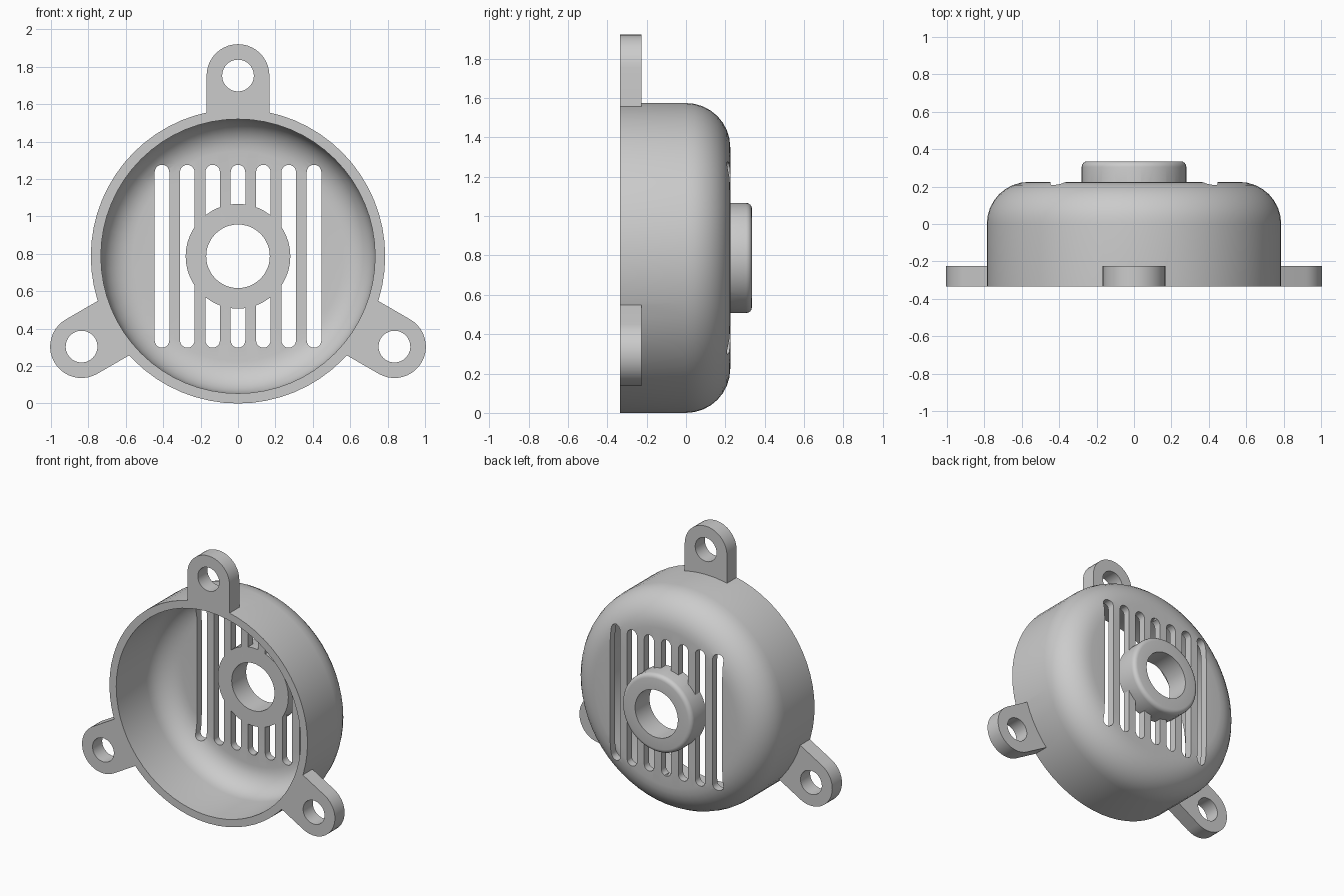
import bpy, bmesh, math
from mathutils import Matrix, Vector

if "Cube" in bpy.data.objects:
    bpy.data.objects.remove(bpy.data.objects["Cube"])

AXIS_Z = 0.787      # height of the housing axis
RIM_R = 0.787       # outer radius of the housing
WALL = 0.054
FRONT_Y, BACK_Y, BOSS_Y = -0.335, 0.225, 0.335
CENTRE = Vector((0, 0, AXIS_Z))

grey = bpy.data.materials.new("light grey")
grey.use_nodes = True
colour = (0.6, 0.6, 0.6, 1)
grey.diffuse_color = colour
grey.node_tree.nodes["Principled BSDF"].inputs["Base Color"].default_value = colour


def finish(name, bm):
    bmesh.ops.recalc_face_normals(bm, faces=bm.faces)
    mesh = bpy.data.meshes.new(name)
    bm.to_mesh(mesh)
    bm.free()
    mesh.materials.append(grey)
    obj = bpy.data.objects.new(name, mesh)
    bpy.context.collection.objects.link(obj)
    return obj


def arc(cx, cy, r, start, end, steps):
    angles = [math.radians(start + (end - start) * i / steps) for i in range(steps + 1)]
    return [(cx + r * math.cos(a), cy + r * math.sin(a)) for a in angles]


def lathe(name, profile, segments):
    """Revolve a closed (radius, y) profile around the housing axis."""
    bm = bmesh.new()
    rings = []
    for i in range(segments):
        a = math.tau * i / segments
        rings.append([bm.verts.new((r * math.sin(a), y, AXIS_Z + r * math.cos(a)))
                      for r, y in profile])
    for i, ring in enumerate(rings):
        after = rings[(i + 1) % segments]
        for j in range(len(profile)):
            k = (j + 1) % len(profile)
            bm.faces.new((ring[j], ring[k], after[k], after[j]))
    return finish(name, bm)


def prisms(name, outlines, y0, y1):
    """Extrude several (x, z) outlines, given about the axis, along y."""
    bm = bmesh.new()
    for outline in outlines:
        face = bm.faces.new([bm.verts.new((x, y0, AXIS_Z + z)) for x, z in outline])
        made = bmesh.ops.extrude_face_region(bm, geom=[face])["geom"]
        moved = [v for v in made if isinstance(v, bmesh.types.BMVert)]
        bmesh.ops.translate(bm, verts=moved, vec=(0, y1 - y0, 0))
    return finish(name, bm)


def turned(outline, degrees):
    rot = Matrix.Rotation(math.radians(degrees), 2)
    return [tuple(rot @ Vector(p)) for p in outline]


def combine(target, other, operation):
    """Apply a boolean and discard its operand."""
    other.hide_render = True
    mod = target.modifiers.new("combine", 'BOOLEAN')
    mod.operation, mod.solver, mod.object = operation, 'EXACT', other
    bpy.context.view_layer.objects.active = target
    bpy.ops.object.modifier_apply(modifier=mod.name)
    bpy.data.objects.remove(other)


# Cup-shaped housing with a rounded back edge and a central opening
fillet = BACK_Y
opening = 0.22
floor_y = BACK_Y - WALL
edge_r = RIM_R - fillet
profile = ([(RIM_R, FRONT_Y)] + arc(edge_r, 0, fillet, 0, 90, 8)
           + [(opening, BACK_Y), (opening, floor_y)]
           + arc(edge_r, 0, fillet - WALL, 90, 0, 8) + [(RIM_R - WALL, FRONT_Y)])
housing = lathe("vented_housing", profile, 64)

# Row of round-ended vent slots
SLOT_R, SLOT_END, PITCH = 0.039, 0.45, 0.1355
slots = [arc(i * PITCH, SLOT_END, SLOT_R, 0, 180, 10)
         + arc(i * PITCH, -SLOT_END, SLOT_R, 180, 360, 10) for i in range(-3, 4)]
combine(housing, prisms("slot_cutter", slots, 0.02, 0.3), 'DIFFERENCE')

# Bearing boss with a rounded back edge
boss = lathe("bearing_boss", [(0.28, floor_y)] + arc(0.25, BOSS_Y - 0.03, 0.03, 0, 90, 4)
             + [(0.17, BOSS_Y), (0.17, floor_y)], 48)
combine(housing, boss, 'UNION')

# Three mounting ears with bolt holes
EAR_R, EAR_OUT, EAR_BACK = 0.168, 0.966, -0.225
ear = [(-EAR_R, 0.755), (EAR_R, 0.755)] + arc(0, EAR_OUT, EAR_R, 0, 180, 20)
hole = arc(0, EAR_OUT, 0.085, 0, 360, 28)[:-1]
turns = (0, 120, 240)
ears = prisms("mounting_ears", [turned(ear, t) for t in turns], FRONT_Y, EAR_BACK)
holes = prisms("hole_cutter", [turned(hole, t) for t in turns], FRONT_Y - 0.1, EAR_BACK + 0.1)
combine(ears, holes, 'DIFFERENCE')
combine(housing, ears, 'UNION')

# Smooth shading with crisp edges
bpy.ops.object.select_all(action='DESELECT')
housing.select_set(True)
bpy.context.view_layer.objects.active = housing
bpy.ops.object.shade_smooth_by_angle(angle=math.radians(30))
